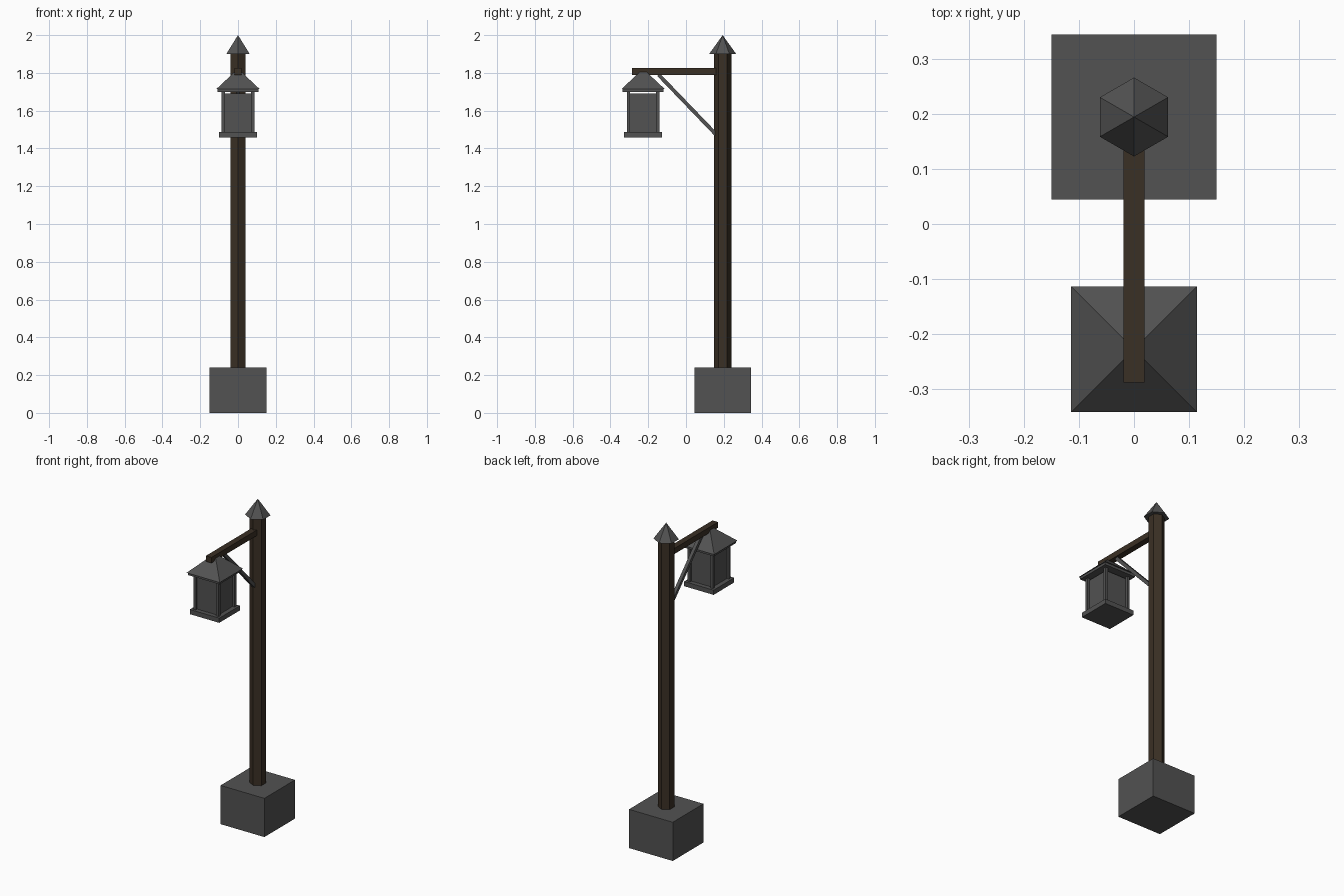
import bpy, math
from mathutils import Vector

if "Cube" in bpy.data.objects:
    bpy.data.objects.remove(bpy.data.objects["Cube"])


def material(name, rgb):
    m = bpy.data.materials.new(name)
    m.diffuse_color = (*rgb, 1)
    m.use_nodes = True
    m.node_tree.nodes["Principled BSDF"].inputs["Base Color"].default_value = m.diffuse_color
    return m


IRON = material("dark grey", (0.085, 0.085, 0.085))
WOOD = material("dark brown wood", (0.042, 0.029, 0.018))


def finish(name, mat):
    ob = bpy.context.object
    ob.name = name
    ob.data.materials.append(mat)
    return ob


def box(name, x, y, z, mat):
    """Box from (min, max) ranges."""
    r = (x, y, z)
    bpy.ops.mesh.primitive_cube_add(size=1, location=[(a + b) / 2 for a, b in r])
    ob = finish(name, mat)
    ob.scale = [b - a for a, b in r]
    bpy.ops.object.transform_apply(location=False, rotation=False)
    return ob


def cone(name, sides, r1, r2, y, z0, z1, mat, turn=0.0):
    bpy.ops.mesh.primitive_cone_add(vertices=sides, radius1=r1, radius2=r2, depth=z1 - z0,
                                    location=(0, y, (z0 + z1) / 2), rotation=(0, 0, turn))
    return finish(name, mat)


def around(c, h):
    return (c - h, c + h)


POST_Y, LAMP_Y = 0.194, -0.227

# stone base, hexagonal post and pointed cap
box("base_block", (-0.15, 0.15), around(POST_Y, 0.15), (0, 0.24), IRON)
cone("post", 6, 0.046, 0.046, POST_Y, 0.2, 1.91, WOOD)
cone("post_cap", 6, 0.0715, 0, POST_Y, 1.9, 2.0, IRON)

# arm and diagonal brace
box("arm", (-0.019, 0.019), (-0.287, POST_Y), (1.79, 1.825), WOOD)
a, b = Vector((0, -0.145, 1.79)), Vector((0, 0.16, 1.473))
d = b - a
brace = box("brace", (-0.01, 0.01), (-0.01, 0.01), (-d.length / 2, d.length / 2), IRON)
brace.rotation_euler = (math.atan2(-d.y, d.z), 0, 0)
brace.location = (a + b) / 2

# lantern: tray, panes, corner bars, eaves and pyramid roof
box("lantern_tray", around(0, 0.101), around(LAMP_Y, 0.101), (1.457, 1.486), IRON)
box("lantern_panes", around(0, 0.073), around(LAMP_Y, 0.073), (1.48, 1.69), IRON)
for sx in (-1, 1):
    for sy in (-1, 1):
        box("lantern_corner_bar", around(sx * 0.078, 0.0085),
            around(LAMP_Y + sy * 0.078, 0.0085), (1.48, 1.705), IRON)
box("lantern_eaves", around(0, 0.108), around(LAMP_Y, 0.108), (1.70, 1.716), IRON)
cone("lantern_roof", 4, 0.114 * math.sqrt(2), 0.018 * math.sqrt(2), LAMP_Y, 1.715, 1.805,
     IRON, math.pi / 4)
